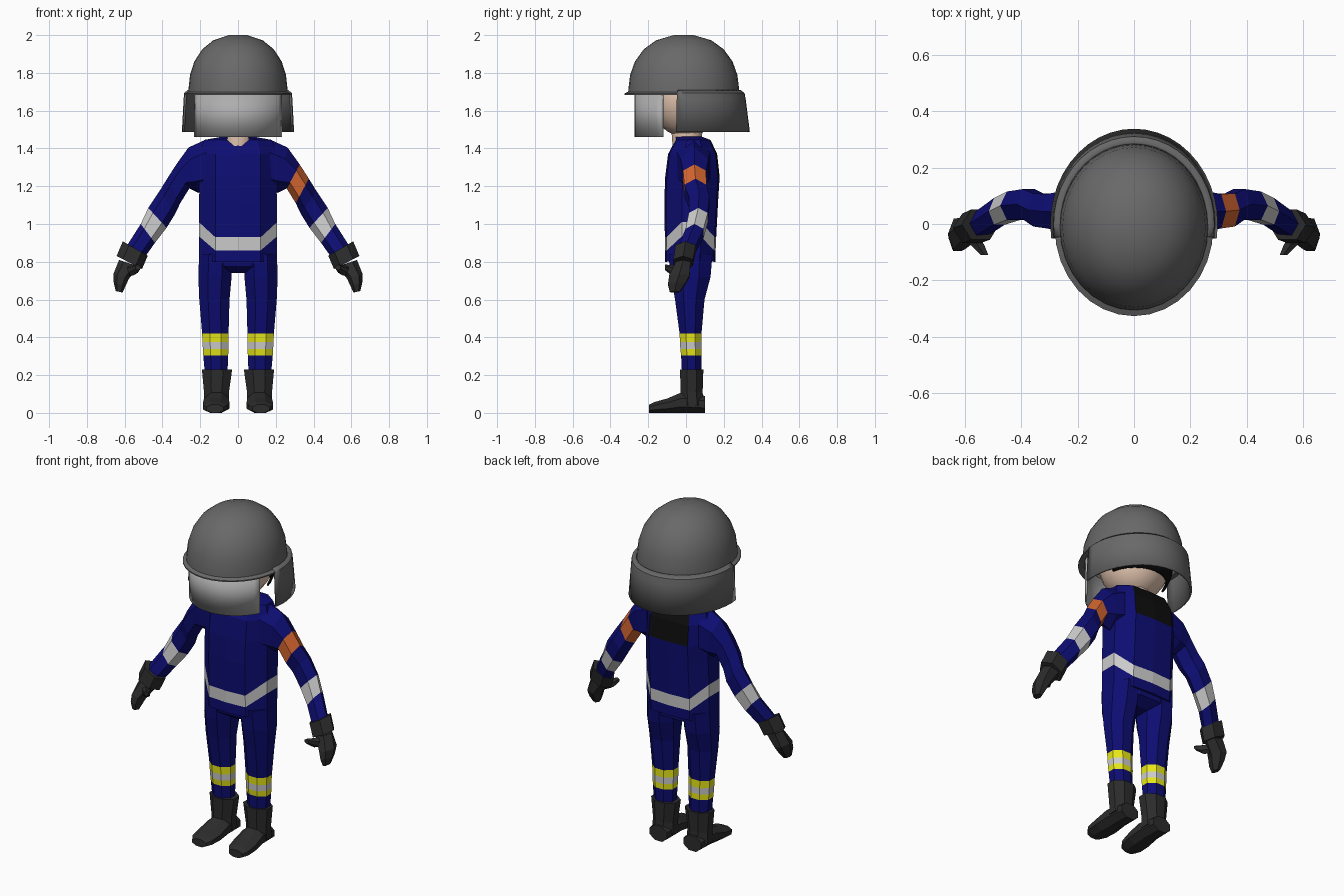
import bpy, bmesh, math
from mathutils import Vector as V

if "Cube" in bpy.data.objects:
    bpy.data.objects.remove(bpy.data.objects["Cube"])


def material(name, r, g, b):
    m = bpy.data.materials.new(name)
    m.diffuse_color = (r, g, b, 1)
    m.use_nodes = True
    m.node_tree.nodes["Principled BSDF"].inputs["Base Color"].default_value = m.diffuse_color
    return m


BLUE = material("blue_cloth", 0.004, 0.004, 0.17)
SILVER = material("silver_band", 0.55, 0.55, 0.55)
YELLOW = material("yellow_band", 0.8, 0.8, 0.01)
ORANGE = material("orange_band", 0.65, 0.13, 0.03)
BLACK = material("black_cloth", 0.004, 0.004, 0.004)
RUBBER = material("dark_rubber", 0.025, 0.025, 0.025)
SKIN = material("skin", 0.8, 0.58, 0.45)
SHELL = material("helmet_grey", 0.14, 0.14, 0.14)
VISOR = material("visor_grey", 0.42, 0.42, 0.42)


def finish(name, bm, mats, smooth=False):
    bmesh.ops.recalc_face_normals(bm, faces=bm.faces)
    me = bpy.data.meshes.new(name)
    bm.to_mesh(me)
    bm.free()
    for m in mats:
        me.materials.append(m)
    ob = bpy.data.objects.new(name, me)
    bpy.context.collection.objects.link(ob)
    if smooth:
        bpy.ops.object.select_all(action='DESELECT')
        ob.select_set(True)
        bpy.context.view_layer.objects.active = ob
        bpy.ops.object.shade_smooth_by_angle(angle=math.radians(40))
    return ob


def loft(name, rings, mats, pick=lambda i, j: 0, side=1, smooth=False, caps=True):
    """Skin closed rings; pick(i, j) gives the material of each face."""
    bm = bmesh.new()
    rows = [[bm.verts.new((p[0] * side, p[1], p[2])) for p in r] for r in rings]
    n = len(rows[0])
    for i in range(len(rows) - 1):
        for j in range(n):
            k = (j + 1) % n
            f = bm.faces.new((rows[i][j], rows[i][k], rows[i + 1][k], rows[i + 1][j]))
            f.material_index = pick(i, j)
    if caps:
        bm.faces.new(rows[0])
        bm.faces.new(rows[-1])
    return finish(name, bm, mats, smooth)


def section(c, a, b, n=8, flat=True):
    """Polygon section around c, with half-axes a and b."""
    c, a, b = V(c), V(a), V(b)
    off, s = (0.5, 1 / math.cos(math.pi / n)) if flat else (0, 1)
    return [c + s * (a * math.cos((k + off) * math.tau / n)
                     + b * math.sin((k + off) * math.tau / n)) for k in range(n)]


def limb(rows, n=6):
    """Sections from outer and inner outline points in front view."""
    out = []
    for x1, z1, x2, z2, y, w in rows:
        out.append(section(((x1 + x2) / 2, y, (z1 + z2) / 2),
                           ((x1 - x2) / 2, 0, (z1 - z2) / 2), (0, w, 0), n, False))
    return out


def strip(name, profile, a0, a1, n, mat, thick):
    """Curved plate swept over an arc, rows of (rx, ry, z)."""
    bm = bmesh.new()
    rows = []
    for rx, ry, z in profile:
        angs = [math.radians(a0 + (a1 - a0) * k / n) for k in range(n + 1)]
        rows.append([bm.verts.new((rx * math.cos(t), ry * math.sin(t), z)) for t in angs])
    for r, q in zip(rows, rows[1:]):
        for k in range(n):
            bm.faces.new((r[k], r[k + 1], q[k + 1], q[k]))
    ob = finish(name, bm, [mat], True)
    mod = ob.modifiers.new("thickness", 'SOLIDIFY')
    mod.thickness = thick
    mod.offset = 0
    return ob


# Jacket: ten-sided rings, with the band raised at the sides
HALF = [(0, 0), (.58, .03), (1, .33), (1, .7), (.62, .97), (0, 1)]
LOOP = HALF + [(-u, v) for u, v in HALF[4:0:-1]]


def torso_ring(z, sx, yf, yb, dz=0):
    return [(u * sx, yf + (yb - yf) * v, z + (dz if abs(u) == 1 else 0)) for u, v in LOOP]


def jacket_mat(i, j):
    if i == 1:
        return 1
    return 2 if i in (4, 5) and j in (4, 5) else 0


loft("jacket", [torso_ring(*r) for r in (
    (.80, .205, -.11, .155, .01), (.86, .207, -.11, .157, .075), (.93, .207, -.112, .16, .08),
    (1.12, .205, -.115, .17, .05), (1.25, .207, -.11, .178), (1.37, .205, -.095, .165),
    (1.445, .18, -.055, .13), (1.462, .085, -.06, .085))], [BLUE, SILVER, BLACK], jacket_mat)

# Trouser seat between the legs
loft("trouser_seat", [section((0, y, z), (hx, 0, 0), (0, hy, 0)) for y, z, hx, hy in (
    (.02, .74, .06, .055), (.025, .775, .17, .11), (.02, .86, .198, .12))], [BLUE])

for s, tag in ((1, "left"), (-1, "right")):
    # Sleeve with reflective bands; only one arm has the orange one
    arm = limb([(.17, 1.447, .17, 1.17, .04, .10), (.262, 1.405, .212, 1.165, .045, .085),
                (.327, 1.315, .258, 1.188, .045, .07), (.375, 1.24, .306, 1.11, .05, .068),
                (.415, 1.175, .332, 1.055, .07, .062), (.475, 1.085, .378, .98, .065, .058),
                (.515, 1.0, .44, .90, .045, .055), (.585, .89, .50, .815, 0, .05)])
    loft(tag + "_sleeve", arm, [BLUE, SILVER, ORANGE],
         lambda i, j: 1 if i == 5 else (2 if i == 2 and s == 1 else 0), s)

    # Glove: cuff, hand and thumb
    loft(tag + "_glove_cuff", limb([(.61, .908, .478, .832, -.002, .062),
                                    (.643, .83, .508, .762, -.015, .06)]), [RUBBER], side=s)
    loft(tag + "_hand", limb([(.63, .81, .525, .775, -.015, .045),
                              (.66, .735, .578, .71, -.035, .062),
                              (.658, .69, .595, .672, -.05, .052),
                              (.647, .645, .612, .637, -.06, .03)]), [RUBBER], side=s)
    loft(tag + "_thumb", [section(c, (r, 0, 0), (0, 0, r), 6) for c, r in (
        ((.585, -.03, .755), .028), ((.555, -.075, .755), .024), ((.53, -.11, .77), .013))],
         [RUBBER], side=s)

    # Trouser leg with yellow and silver stripes
    leg = [section((x, y, z), (hx, 0, 0), (0, hy, 0)) for x, y, z, hx, hy in (
        (.115, .03, .18, .058, .05), (.118, .028, .305, .066, .054),
        (.118, .026, .338, .068, .056), (.119, .025, .376, .069, .057),
        (.12, .024, .42, .07, .058), (.125, .02, .60, .08, .078),
        (.122, .025, .72, .088, .105), (.118, .025, .84, .088, .115))]
    loft(tag + "_trouser_leg", leg, [BLUE, YELLOW, SILVER],
         lambda i, j: (0, 1, 2, 1, 0, 0, 0)[i], s)

    # Boot: shaft and foot
    loft(tag + "_boot_shaft", [section((x, y, z), (hx, 0, 0), (0, hy, 0)) for x, y, z, hx, hy in (
        (.114, .035, .04, .068, .06), (.114, .03, .11, .066, .058),
        (.111, .03, .23, .08, .062))], [RUBBER], side=s)
    loft(tag + "_boot_foot", [section((x, y, h), (w, 0, 0), (0, 0, h)) for x, y, w, h in (
        (.112, .1, .058, .045), (.113, -.02, .066, .055), (.116, -.10, .07, .038),
        (.12, -.165, .064, .029), (.121, -.195, .045, .022))], [RUBBER], side=s)

# Head, neck and hair
bm = bmesh.new()
bmesh.ops.create_uvsphere(bm, u_segments=20, v_segments=12, radius=1)
for v in bm.verts:
    v.co = V((v.co.x * .195, v.co.y * .195, 1.675 + v.co.z * .215))
finish("head", bm, [SKIN], True)
loft("neck", [section((0, .005, z), (r, 0, 0), (0, r, 0), 12) for z, r in (
    (1.40, .075), (1.53, .085))], [SKIN], smooth=True)
strip("hair", [(.205, .21, 1.70), (.20, .205, 1.61), (.175, .18, 1.55)], 10, 170, 12, BLACK, .01)

# Helmet dome: outer shell, small brim, then the inside
PROFILE = [(.18, 2.0), (.5, 1.972), (.72, 1.925), (.88, 1.86), (.965, 1.79), (.995, 1.72),
           (1.0, 1.70), (1.07, 1.69), (1.07, 1.683), (.95, 1.685), (.9, 1.80), (.6, 1.93),
           (.15, 1.965)]
loft("helmet_dome", [section((0, -.012, z), (r * .263, 0, 0), (0, r * .294, 0), 32, False)
                     for r, z in PROFILE], [SHELL], smooth=True)

# Neck guard around the back and the face visor
strip("neck_guard", [(.262, .285, 1.705), (.28, .305, 1.69), (.282, .31, 1.66),
                     (.291, .332, 1.488)], -9, 189, 24, SHELL, .012)
strip("visor", [(.258, .268, 1.695), (.258, .268, 1.46)], 207, 333, 16, VISOR, .008)
